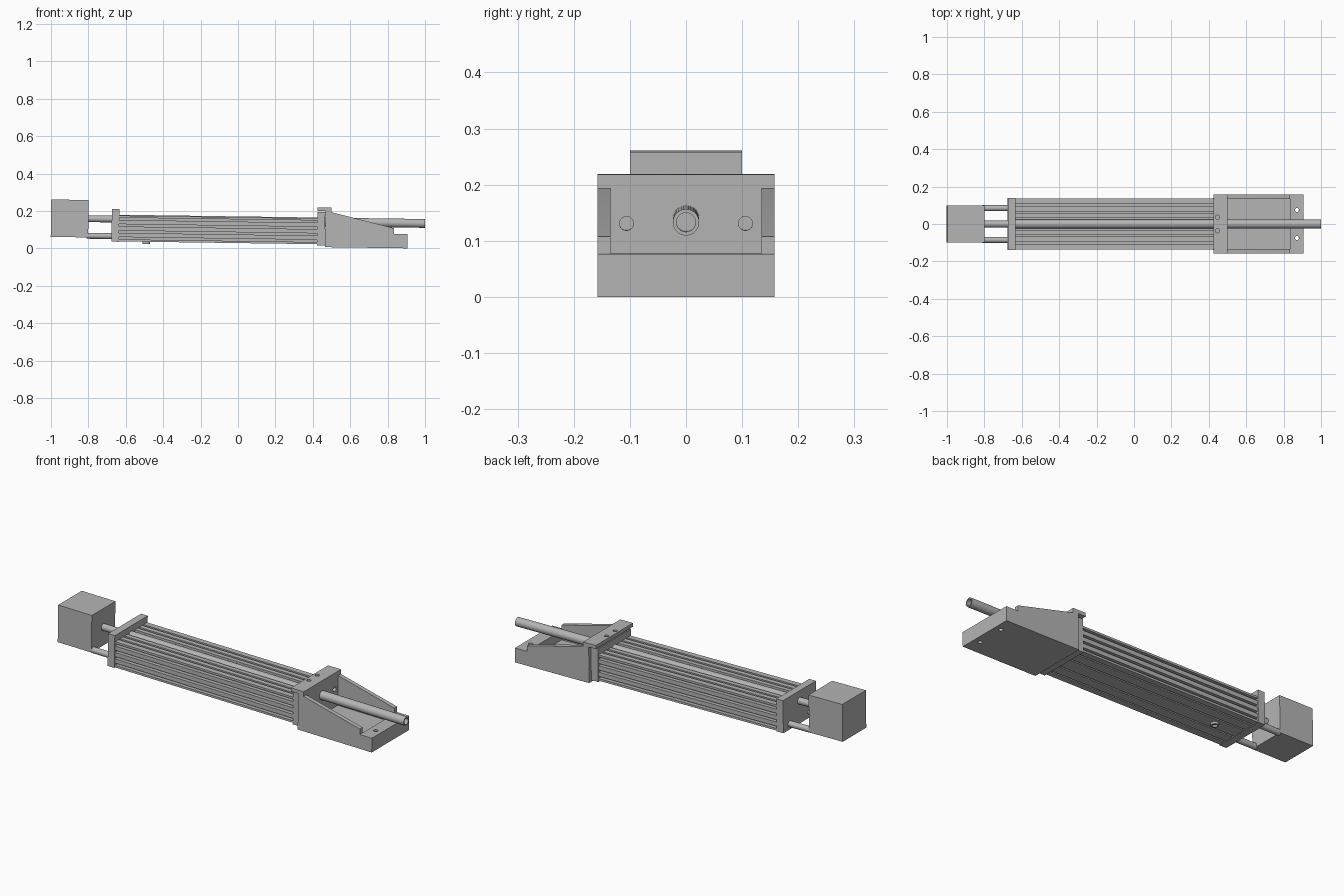
import bpy, bmesh, math
from mathutils import Matrix, Vector

if "Cube" in bpy.data.objects:
    bpy.data.objects.remove(bpy.data.objects["Cube"], do_unlink=True)

mat = bpy.data.materials.new("machined grey")
mat.use_nodes = True
GREY = (0.46, 0.46, 0.46, 1)
mat.diffuse_color = GREY
mat.node_tree.nodes["Principled BSDF"].inputs["Base Color"].default_value = GREY

TILT = 0.014      # whole assembly leans down towards +x
AXIS = 0.147      # height of the drive axis
parts = []


def add(name, bm):
    bmesh.ops.recalc_face_normals(bm, faces=bm.faces)
    me = bpy.data.meshes.new(name)
    bm.to_mesh(me)
    bm.free()
    me.materials.append(mat)
    ob = bpy.data.objects.new(name, me)
    bpy.context.collection.objects.link(ob)
    parts.append(ob)
    return ob


def box(name, x, y, z):
    bm = bmesh.new()
    bmesh.ops.create_cube(bm, size=1)
    for v in bm.verts:
        v.co = [lo + (c + 0.5) * (hi - lo) for c, (lo, hi) in zip(v.co, (x, y, z))]
    return add(name, bm)


def cylinder(name, start, end, r):
    a, b = Vector(start), Vector(end)
    bm = bmesh.new()
    turn = (b - a).to_track_quat('Z', 'Y').to_matrix().to_4x4()
    bmesh.ops.create_cone(bm, cap_ends=True, segments=32, radius1=r, radius2=r,
                          depth=(b - a).length,
                          matrix=Matrix.Translation((a + b) / 2) @ turn)
    return add(name, bm)


def extrude(name, points, offset):
    bm = bmesh.new()
    face = bm.faces.new([bm.verts.new(p) for p in points])
    new = bmesh.ops.extrude_face_region(bm, geom=[face])["geom"]
    bmesh.ops.translate(bm, vec=offset,
                        verts=[g for g in new if isinstance(g, bmesh.types.BMVert)])
    return add(name, bm)


def drill(target, start, end, r):
    cutter = cylinder("cutter", start, end, r)
    cutter.hide_render = True
    mod = target.modifiers.new("hole", 'BOOLEAN')
    mod.operation = 'DIFFERENCE'
    mod.solver = 'EXACT'
    mod.object = cutter
    bpy.context.view_layer.objects.active = target
    bpy.ops.object.modifier_apply(modifier=mod.name)
    parts.remove(cutter)
    bpy.data.objects.remove(cutter, do_unlink=True)


# Drive block and the rods joining it to the end plate
box("drive_block", (-1.002, -0.802), (-0.1, 0.1), (AXIS - 0.1, AXIS + 0.1))
cylinder("coupling_rod", (-0.81, 0, AXIS), (-0.66, 0, AXIS), 0.018)
for side, s in (("left", 1), ("right", -1)):
    cylinder(side + "_spacer_rod", (-0.81, s * 0.085, 0.056), (-0.66, s * 0.085, 0.056), 0.016)

# End plates
box("rear_end_plate", (-0.677, -0.637), (-0.14, 0.14), (0.026, 0.2))
box("front_end_plate", (0.423, 0.464), (-0.14, 0.14), (0.022, 0.2))


# Slotted extrusion: each edge lists (position, half width, depth) of its grooves
def grooved_edge(corner, along, inward, grooves):
    c, u, n = Vector(corner), Vector(along), Vector(inward)
    pts = [c]
    for pos, half, depth in grooves:
        a, b = c + u * (pos - half), c + u * (pos + half)
        pts += [a, a + n * depth, b + n * depth, b]
    return pts


W, BOTTOM, TOP = 0.136, 0.028, 0.166
X0 = -0.64
H = TOP - BOTTOM
side_slots = [(H * (i + 0.5) / 4, 0.006, 0.02) for i in range(4)]
bottom_slots = [(W + y, 0.004, 0.015) for y in (-0.1, -0.04, 0.04, 0.1)]
top_slots = [(W + y, h, d) for y, h, d in ((-0.1, 0.006, 0.018), (-0.062, 0.006, 0.018),
                                           (0, 0.032, 0.045),
                                           (0.062, 0.006, 0.018), (0.1, 0.006, 0.018))]
outline = (grooved_edge((X0, -W, BOTTOM), (0, 1, 0), (0, 0, 1), bottom_slots)
           + grooved_edge((X0, W, BOTTOM), (0, 0, 1), (0, -1, 0), side_slots)
           + grooved_edge((X0, W, TOP), (0, -1, 0), (0, 0, -1), top_slots)
           + grooved_edge((X0, -W, TOP), (0, 0, -1), (0, 1, 0), side_slots))
extrude("slotted_body", outline, (1.066, 0, 0))

# Small ring fitting under the body
ring = cylinder("underside_ring", (-0.49, 0, 0.017), (-0.49, 0, 0.04), 0.02)
drill(ring, (-0.49, 0, 0.01), (-0.49, 0, 0.028), 0.013)

# Push rod, hollow at its free end
rod = cylinder("push_rod", (-0.64, 0, AXIS), (0.998, 0, AXIS), 0.0235)
drill(rod, (0.93, 0, AXIS), (1.05, 0, AXIS), 0.017)

# Mounting bracket
FLOOR, LIP = 0.0127, 0.0895
box("bracket_floor", (0.465, 0.84), (-0.136, 0.136), (FLOOR, 0.04))
lip = box("bracket_lip", (0.833, 0.905), (-0.158, 0.158), (FLOOR, LIP))
wall = box("bracket_wall", (0.465, 0.498), (-0.158, 0.158), (FLOOR, 0.21))
flange = box("bracket_flange", (0.422, 0.498), (-0.158, 0.158), (0.206, 0.225))
for side, s in (("left", 1), ("right", -1)):
    cheek = [(0.47, FLOOR), (0.833, FLOOR), (0.833, 0.119), (0.498, 0.2), (0.47, 0.2)]
    extrude(side + "_bracket_cheek", [(x, s * 0.135, z) for x, z in cheek], (0, s * 0.023, 0))
    drill(lip, (0.87, s * 0.075, -0.1), (0.87, s * 0.075, 0.2), 0.011)
    drill(wall, (0.475, s * 0.106, 0.138), (0.6, s * 0.106, 0.138), 0.0125)
    drill(flange, (0.443, s * 0.036, 0.15), (0.443, s * 0.036, 0.3), 0.011)

# Lean the assembly and shade round parts smoothly
bpy.ops.object.select_all(action='DESELECT')
for ob in parts:
    ob.data.transform(Matrix.Rotation(TILT, 4, 'Y'))
    ob.select_set(True)
bpy.context.view_layer.objects.active = parts[0]
bpy.ops.object.shade_smooth_by_angle(angle=math.radians(30))
